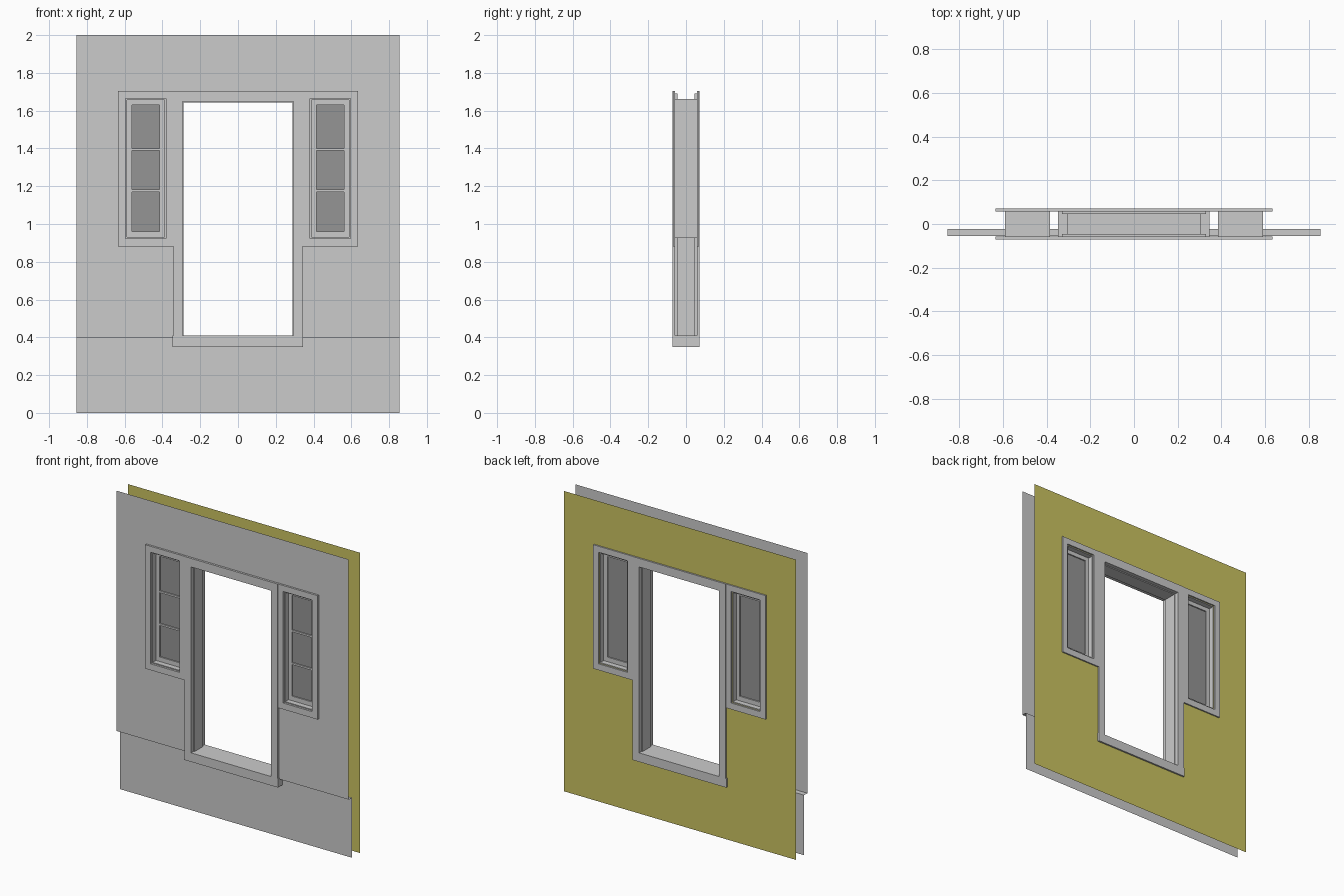
import bpy, bmesh

cube = bpy.data.objects.get("Cube")
if cube:
    bpy.data.objects.remove(cube)


def material(name, rgb):
    m = bpy.data.materials.new(name)
    m.use_nodes = True
    col = (*rgb, 1)
    m.diffuse_color = col
    m.node_tree.nodes["Principled BSDF"].inputs["Base Color"].default_value = col
    return m


GREY = material("grey siding and trim", (0.6, 0.6, 0.6))
YELLOW = material("yellow inner wall", (0.6, 0.55, 0.12))
GLASS = material("dark pane", (0.3, 0.3, 0.3))


def finish(name, bm, mat):
    mesh = bpy.data.meshes.new(name)
    bm.to_mesh(mesh)
    bm.free()
    mesh.materials.append(mat)
    ob = bpy.data.objects.new(name, mesh)
    bpy.context.collection.objects.link(ob)
    return ob


def box(name, x0, x1, y0, y1, z0, z1, mat=GREY):
    bm = bmesh.new()
    bmesh.ops.create_cube(bm, size=1)
    for v in bm.verts:
        v.co = (x0 if v.co.x < 0 else x1, y0 if v.co.y < 0 else y1,
                z0 if v.co.z < 0 else z1)
    return finish(name, bm, mat)


def sheet(name, y, xs, zs, holes, mat):
    """Flat wall with rectangular openings (x0, x1, z0, z1)."""
    bm = bmesh.new()
    for a, b in zip(xs, xs[1:]):
        for c, d in zip(zs, zs[1:]):
            x, z = (a + b) / 2, (c + d) / 2
            if not any(h[0] < x < h[1] and h[2] < z < h[3] for h in holes):
                bm.faces.new([bm.verts.new(p) for p in
                              ((a, y, c), (b, y, c), (b, y, d), (a, y, d))])
    bmesh.ops.remove_doubles(bm, verts=bm.verts, dist=1e-5)
    return finish(name, bm, mat)


def frame(name, outer, inner, y0, y1, mat=GREY):
    """Rectangular ring with mitred corners, extruded through the wall."""
    bm = bmesh.new()
    loops = []
    for (x0, x1, z0, z1), y in ((outer, y0), (inner, y0), (inner, y1), (outer, y1)):
        loops.append([bm.verts.new(p) for p in
                      ((x0, y, z0), (x1, y, z0), (x1, y, z1), (x0, y, z1))])
    for i in range(4):
        p, q = loops[i], loops[(i + 1) % 4]
        for k in range(4):
            n = (k + 1) % 4
            bm.faces.new((p[k], p[n], q[n], q[k]))
    bmesh.ops.recalc_face_normals(bm, faces=bm.faces)
    return finish(name, bm, mat)


def flip(r, s):
    return (r[0], r[1], r[2], r[3]) if s > 0 else (-r[1], -r[0], r[2], r[3])


# Walls
W = 0.855
FRONT, BACK, BASE = -0.056, 0.061, -0.022
light = (0.385, 0.592, 0.925, 1.662)
door = (-0.305, 0.305, 0.38, 1.655)
holes = [door, light, flip(light, -1)]
xs = sorted([-W, W] + [x for h in holes for x in h[:2]])
mids = [0.925, 1.655, 1.662, 2]
sheet("front_siding", FRONT, xs, [0.4] + mids, holes, GREY)
sheet("inner_wall", BACK, xs, [0, 0.38] + mids, holes, YELLOW)
sheet("foundation", BASE, [-W, W], [0, 0.4], [], GREY)

# Underside of the siding above the foundation
bm = bmesh.new()
bm.faces.new([bm.verts.new(p) for p in
              ((-W, FRONT, 0.4), (W, FRONT, 0.4), (W, BASE, 0.4), (-W, BASE, 0.4))])
finish("siding_ledge", bm, GREY)

# Door opening: sill, lining and stepped casings
box("door_sill", -0.348, 0.345, -0.072, 0.072, 0.35, 0.41)
frame("door_lining", (-0.306, 0.306, 0.4, 1.657), (-0.288, 0.288, 0.41, 1.642),
      -0.045, 0.045)
for s, side in ((-1, "front"), (1, "back")):
    for part, w, top, ya, yb in (("casing", 0.342, 1.705, 0.058, 0.072),
                                 ("casing_step", 0.33, 1.69, 0.045, 0.059)):
        frame(f"door_{part}_{side}", (-w, w, 0.4, top), (-0.295, 0.295, 0.41, 1.648),
              *sorted((s * ya, s * yb)))

# Sidelights on both sides of the door
for s, side in ((1, "left"), (-1, "right")):
    frame(f"{side}_sidelight_lining", flip(light, s),
          flip((0.39, 0.587, 0.93, 1.657), s), -0.06, 0.062)
    for t, face in ((-1, "front"), (1, "back")):
        frame(f"{side}_sidelight_casing_{face}", flip((0.342, 0.635, 0.88, 1.705), s),
              flip((0.382, 0.595, 0.922, 1.665), s), *sorted((t * 0.057, t * 0.07)))
    frame(f"{side}_sash", flip((0.386, 0.591, 0.926, 1.661), s),
          flip((0.415, 0.56, 0.96, 1.63), s), -0.025, 0.028)
    x0, x1 = flip((0.415, 0.56, 0, 0), s)[:2]
    box(f"{side}_pane", x0, x1, -0.017, 0.02, 0.96, 1.63, GLASS)
    for z in (1.176, 1.394):
        box(f"{side}_muntin", x0, x1, -0.025, -0.016, z - 0.006, z + 0.006)
